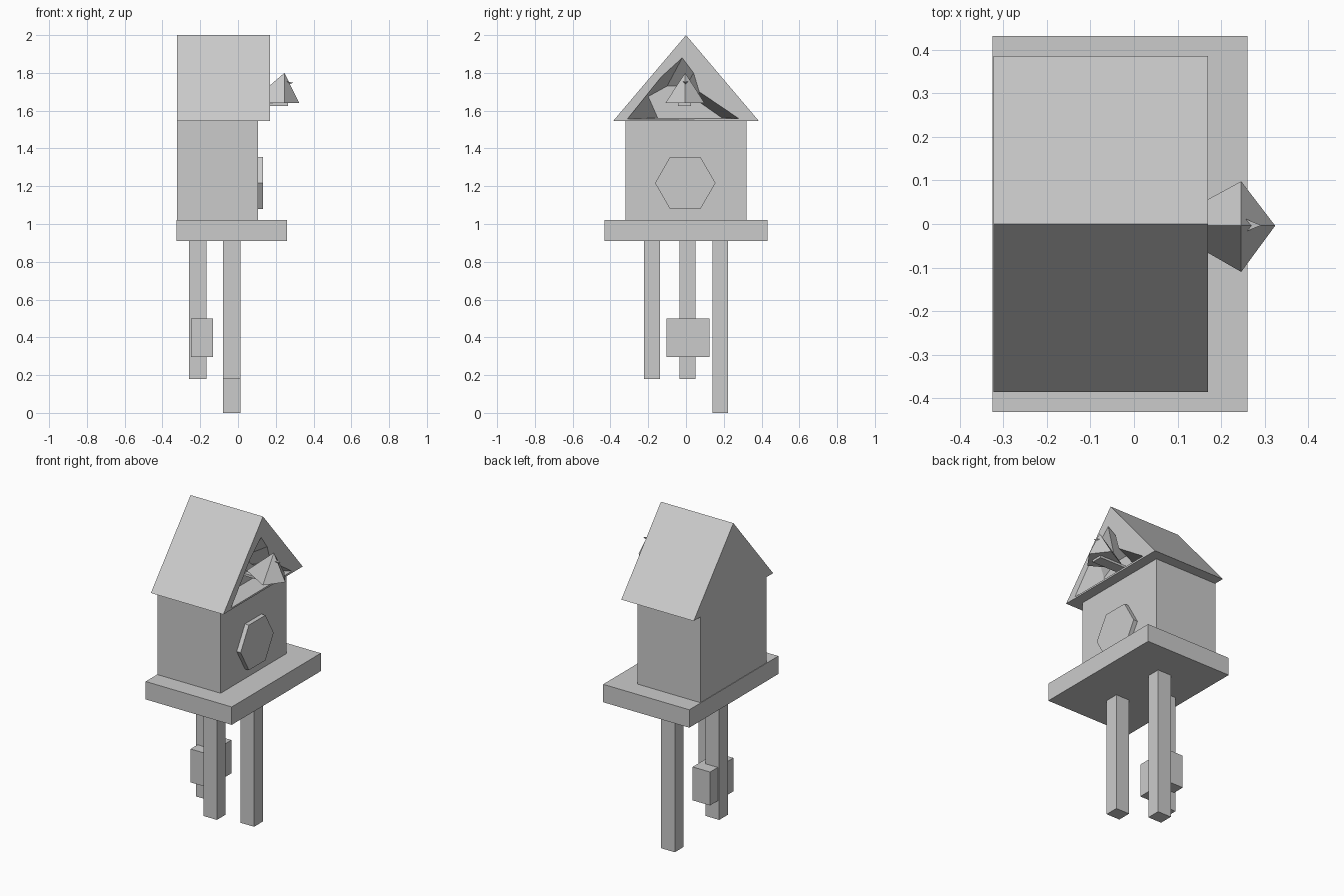
import bpy, bmesh
from math import cos, sin, pi

if "Cube" in bpy.data.objects:
    bpy.data.objects.remove(bpy.data.objects["Cube"])


def make(name, verts, faces):
    me = bpy.data.meshes.new(name)
    me.from_pydata(verts, [], faces)
    bm = bmesh.new()
    bm.from_mesh(me)
    bmesh.ops.recalc_face_normals(bm, faces=bm.faces)
    bm.to_mesh(me)
    bm.free()
    ob = bpy.data.objects.new(name, me)
    bpy.context.collection.objects.link(ob)
    return ob


def loft(name, sections):
    """Join (x, [(y, z), ...]) sections of equal point count into a closed solid."""
    n = len(sections[0][1])
    verts = [(x, y, z) for x, prof in sections for y, z in prof]
    faces = [tuple(range(n)), tuple(range(len(verts) - n, len(verts)))]
    for s in range(len(sections) - 1):
        for i in range(n):
            j = (i + 1) % n
            faces.append((s * n + i, s * n + j, (s + 1) * n + j, (s + 1) * n + i))
    return make(name, verts, faces)


def box(name, x0, x1, y0, y1, z0, z1):
    prof = [(y0, z0), (y1, z0), (y1, z1), (y0, z1)]
    return loft(name, [(x0, prof), (x1, prof)])


# Clock case and ledge
box("ledge", -0.325, 0.26, -0.432, 0.432, 0.91, 1.02)
box("case", -0.322, 0.106, -0.32, 0.32, 1.02, 1.546)

# Hexagonal dial
hexagon = [(0.16 * cos(i * pi / 3) - 0.004, 1.217 + 0.16 * sin(i * pi / 3)) for i in range(6)]
loft("dial", [(0.10, hexagon), (0.133, hexagon)])

# Gabled roof
gable = [(-0.385, 1.546), (0.385, 1.546), (0, 2.0)]
roof = loft("roof", [(-0.322, gable), (0.17, gable)])

# Ragged hollow in the gable, narrowing inwards
rim = [(-0.31, 1.556), (-0.13, 1.78), (-0.02, 1.88), (0.04, 1.80), (0.07, 1.70), (0.28, 1.558)]
back = [(-0.15, 1.562), (-0.20, 1.675), (-0.10, 1.73), (0.0, 1.73), (0.05, 1.66), (0.19, 1.562)]
cutter = loft("hollow_cutter", [(0.05, back), (0.17, rim), (0.2, rim)])
cutter.hide_render = True
mod = roof.modifiers.new("hollow", 'BOOLEAN')
mod.object = cutter
mod.solver = 'EXACT'
bpy.context.view_layer.objects.active = roof
bpy.ops.object.modifier_apply(modifier=mod.name)
bpy.data.objects.remove(cutter)

# Bird: tapered head, pointed beak, lower beak and small crest
make("bird_head",
     [(0.06, -0.003, 1.64), (0.246, -0.11, 1.64), (0.246, 0.098, 1.64),
      (0.246, -0.004, 1.80), (0.324, -0.004, 1.64)],
     [(0, 1, 3), (0, 3, 2), (1, 4, 3), (4, 2, 3), (0, 2, 4, 1)])
box("lower_beak", 0.07, 0.265, -0.042, 0.026, 1.626, 1.641)
make("crest",
     [(0.255, -0.018, 1.755), (0.255, 0.012, 1.755), (0.26, -0.003, 1.735), (0.292, -0.003, 1.748)],
     [(0, 1, 2), (0, 1, 3), (1, 2, 3), (0, 2, 3)])

# Hanging rods and pendulum weight
for name, x, y, z in (("front_rod", -0.034, -0.18, 0.18),
                      ("pendulum_rod", -0.214, 0.007, 0.18),
                      ("rear_rod", -0.034, 0.181, 0.0)):
    box(name, x - 0.046, x + 0.046, y - 0.042, y + 0.042, z, 0.915)
box("pendulum_weight", -0.25, -0.132, -0.103, 0.124, 0.295, 0.5)
